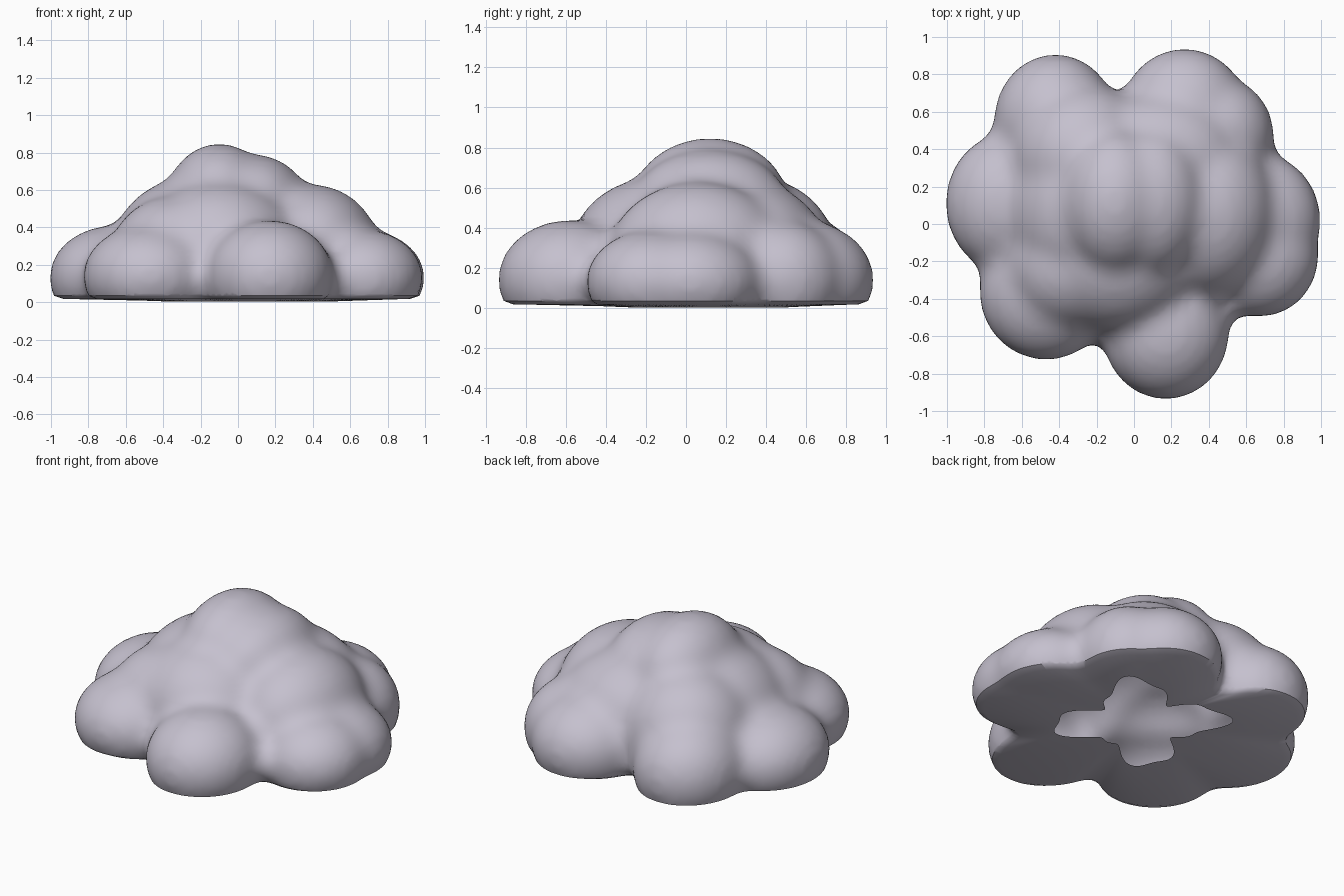
import bpy, bmesh, math
from mathutils import Vector

cube = bpy.data.objects.get("Cube")
if cube:
    bpy.data.objects.remove(cube, do_unlink=True)

mat = bpy.data.materials.new("pale_lavender_grey")
mat.use_nodes = True
colour = (0.56, 0.53, 0.62, 1)
mat.diffuse_color = colour
mat.node_tree.nodes["Principled BSDF"].inputs["Base Color"].default_value = colour

# Puffs: centre and radii
PUFFS = [
    ((-0.42, 0.55, 0.14), (0.32, 0.35, 0.31)),     # back right
    ((0.27, 0.57, 0.14), (0.34, 0.36, 0.29)),      # back
    ((0.45, 0.47, 0.14), (0.29, 0.31, 0.29)),      # back left
    ((0.67, 0.02, 0.13), (0.32, 0.35, 0.25)),      # left
    ((0.67, -0.17, 0.13), (0.31, 0.32, 0.25)),     # left front
    ((0.17, -0.58, 0.14), (0.33, 0.35, 0.29)),     # front
    ((-0.47, -0.36, 0.14), (0.35, 0.36, 0.27)),    # front right
    ((-0.67, 0.11, 0.13), (0.33, 0.37, 0.27)),     # right
    ((-0.25, 0.08, 0.26), (0.42, 0.48, 0.40)),     # middle right
    ((-0.10, -0.16, 0.27), (0.44, 0.41, 0.37)),    # middle front
    ((-0.34, -0.22, 0.24), (0.34, 0.34, 0.32)),    # middle front right
    ((-0.27, 0.36, 0.27), (0.38, 0.38, 0.37)),     # middle back right
    ((0.14, 0.32, 0.26), (0.46, 0.38, 0.36)),      # middle back
    ((0.40, 0.06, 0.26), (0.35, 0.44, 0.36)),      # middle left
    ((-0.10, 0.12, 0.53), (0.28, 0.38, 0.31)),     # crown
    ((0.09, 0.12, 0.51), (0.28, 0.38, 0.27)),      # crown left
]
SWELL = 0.045
bm = bmesh.new()
for centre, radii in PUFFS:
    ball = bmesh.ops.create_icosphere(bm, subdivisions=4, radius=1)["verts"]
    for v in ball:
        v.co = Vector(a * (b + SWELL) for a, b in zip(v.co, radii)) + Vector(centre)

mesh = bpy.data.meshes.new("cloud")
bm.to_mesh(mesh)
bm.free()
cloud = bpy.data.objects.new("cloud", mesh)
bpy.context.collection.objects.link(cloud)
bpy.context.view_layer.objects.active = cloud
cloud.select_set(True)


def apply(kind, **settings):
    mod = cloud.modifiers.new(kind, kind)
    for key, value in settings.items():
        setattr(mod, key, value)
    bpy.ops.object.modifier_apply(modifier=mod.name)


# Fuse the swollen puffs, then draw the skin back in so the creases fill softly
apply("REMESH", mode="VOXEL", voxel_size=0.03)
apply("SMOOTH", factor=0.5, iterations=8)
apply("DISPLACE", strength=0.01 - SWELL, mid_level=0)
apply("REMESH", mode="VOXEL", voxel_size=0.03)
apply("SMOOTH", factor=0.5, iterations=5)

# Cut the base flat
bm = bmesh.new()
bm.from_mesh(mesh)
bmesh.ops.bisect_plane(bm, geom=bm.verts[:] + bm.edges[:] + bm.faces[:],
                       plane_co=(0, 0, 0.035), plane_no=(0, 0, -1), clear_outer=True)


def extrude_rim(place):
    rim = [e for e in bm.edges if e.is_boundary]
    ring = bmesh.ops.extrude_edge_only(bm, edges=rim)["geom"]
    for g in ring:
        if isinstance(g, bmesh.types.BMVert):
            g.co = place(g.co)


def lip(co):
    return Vector((co.x * 0.95, co.y * 0.95, 0.018))


def hole(co):
    centre = Vector((0.06, 0.13, 0.003))
    angle = math.atan2(co.y - centre.y, co.x - centre.x)
    reach = 0.39 - 0.12 * math.cos(4 * angle) + 0.03 * math.sin(11 * angle)
    return centre + Vector((math.cos(angle), math.sin(angle), 0)) * reach


# Turn the edge under and leave a ragged hole beneath
extrude_rim(lip)
extrude_rim(hole)
bmesh.ops.recalc_face_normals(bm, faces=bm.faces)
bm.to_mesh(mesh)
bm.free()

mesh.materials.clear()
mesh.materials.append(mat)
bpy.ops.object.shade_smooth_by_angle(angle=math.radians(40))
